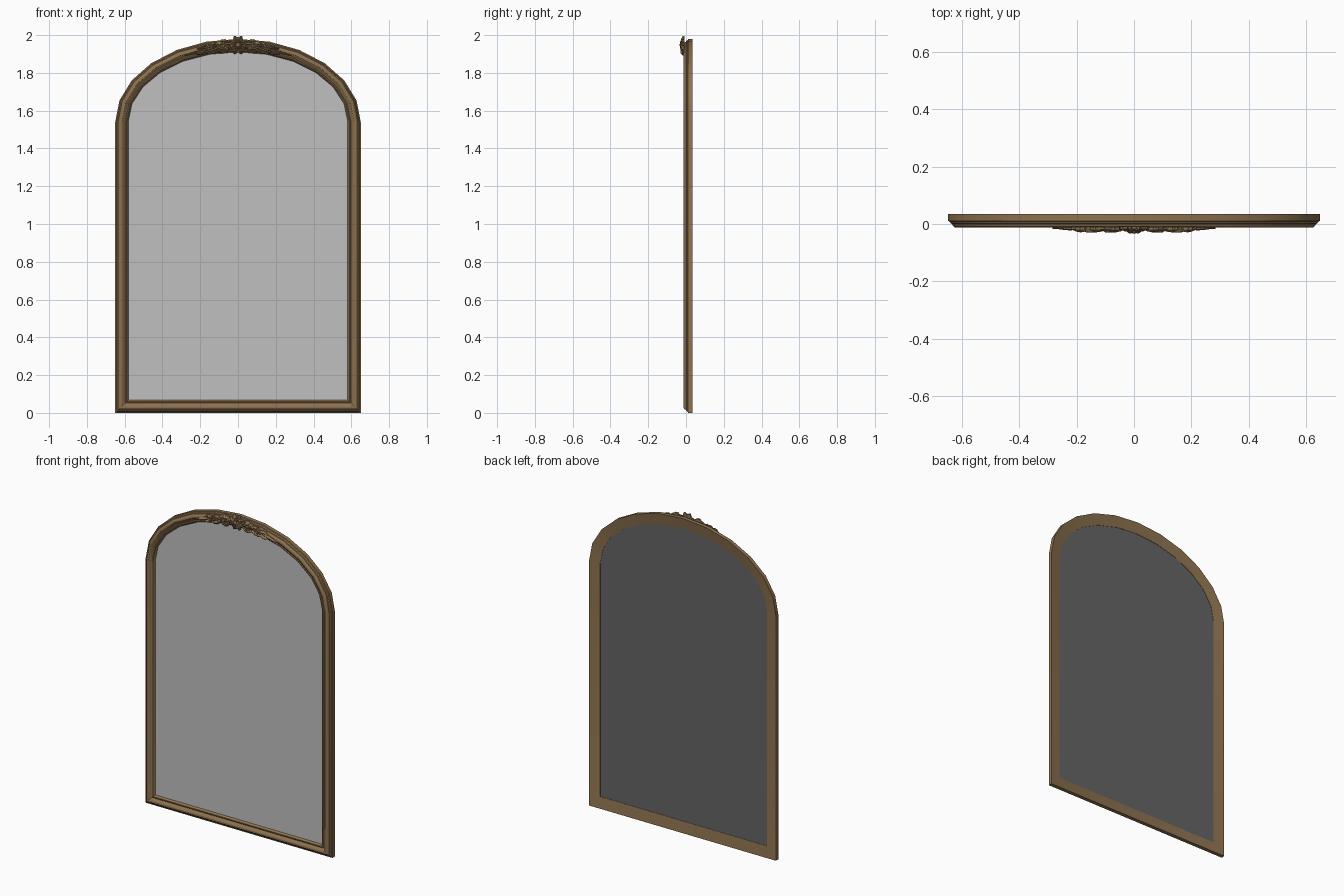
import bpy, bmesh, math
from mathutils import Vector

if "Cube" in bpy.data.objects:
    bpy.data.objects.remove(bpy.data.objects["Cube"])

W, SPRING, RISE = 0.65, 1.54, 0.44     # outer half width, arch start, arch height
SEG = 12


def material(name, rgb):
    m = bpy.data.materials.new(name)
    m.diffuse_color = (*rgb, 1)
    m.use_nodes = True
    m.node_tree.nodes["Principled BSDF"].inputs["Base Color"].default_value = m.diffuse_color
    return m


WOOD = material("antique gold brown", (0.27, 0.17, 0.08))
GLASS = material("mirror grey", (0.53, 0.53, 0.53))
BACK = material("backing dark grey", (0.13, 0.13, 0.13))


def finish(name, bm, mat, smooth=None):
    bmesh.ops.recalc_face_normals(bm, faces=bm.faces)
    me = bpy.data.meshes.new(name)
    bm.to_mesh(me)
    bm.free()
    ob = bpy.data.objects.new(name, me)
    bpy.context.collection.objects.link(ob)
    me.materials.append(mat)
    if smooth:
        bpy.ops.object.select_all(action='DESELECT')
        ob.select_set(True)
        bpy.context.view_layer.objects.active = ob
        bpy.ops.object.shade_smooth_by_angle(angle=math.radians(smooth))
    return ob


def outline(d):
    """Arched outline, moved inward by d."""
    pts = [(-(W - d), d), (W - d, d)]
    for i in range(SEG + 1):
        a = math.pi * i / SEG
        pts.append(((W - d) * math.cos(a), SPRING + (RISE - d) * math.sin(a)))
    return pts


def sweep(name, profile, mat):
    """Closed moulding: profile of (inset, y) carried round the outline."""
    bm = bmesh.new()
    rings = [[bm.verts.new((x, y, z)) for x, z in outline(d)] for d, y in profile]
    for r, s in zip(rings, rings[1:] + rings[:1]):
        for i in range(len(r)):
            j = (i + 1) % len(r)
            bm.faces.new((r[i], r[j], s[j], s[i]))
    return finish(name, bm, mat, 25)


def panel(name, d, y0, y1, mat):
    bm = bmesh.new()
    f = [bm.verts.new((x, y0, z)) for x, z in outline(d)]
    b = [bm.verts.new((x, y1, z)) for x, z in outline(d)]
    bm.faces.new(f)
    bm.faces.new(b)
    for i in range(len(f)):
        j = (i + 1) % len(f)
        bm.faces.new((f[i], f[j], b[j], b[i]))
    return finish(name, bm, mat)


# moulded frame with stepped outside, rounded crown and inner bead
sweep("frame", [(0, 0.035), (0, 0.011), (0.006, 0.009), (0.010, 0.002),
                (0.015, 0.000), (0.018, -0.007), (0.025, -0.012), (0.034, -0.013),
                (0.042, -0.009), (0.047, -0.003), (0.052, -0.001), (0.056, -0.004),
                (0.061, -0.004), (0.066, 0.002), (0.070, 0.010), (0.070, 0.024)], WOOD)

# mirror glass and backing board
panel("mirror_glass", 0.066, 0.008, 0.014, GLASS)
panel("backing_board", 0.066, 0.014, 0.022, BACK)


def on_arch(x, up=0.0):
    """Point on the middle of the arch moulding, its outward shift and tangent angle."""
    a, b = W - 0.035, RISE - 0.035
    t = math.acos(x / a)
    n = Vector((math.cos(t) / a, math.sin(t) / b)).normalized()
    p = Vector((x, SPRING + b * math.sin(t))) + n * up
    return p, math.atan2(-n.x, n.y)


def leaf(bm, p, ang, length, width, base=-0.010, top=-0.028, bend=0.0, s=1):
    """Serrated pointed leaf with a raised rib; s mirrors it in x."""
    rows, n = [], 8
    pos, step = Vector(p), length / n
    for i in range(n + 1):
        t = i / n
        h = ang + bend * t
        w = width * 0.5 * math.sin(math.pi * (0.12 + 0.88 * t)) ** 0.8 if i < n else 0.0005
        w *= 1.0 if i % 2 else 0.72
        side = Vector((-math.sin(h), math.cos(h)))
        rib = base + (top - base) * (0.55 + 0.45 * math.sin(math.pi * min(1, t + 0.15)))
        edge = base + (rib - base) * 0.6
        row = []
        for k, y in ((1, base), (1, edge), (0.3, rib), (0, rib + 0.004),
                     (-0.3, rib), (-1, edge), (-1, base)):
            q = pos + side * w * k
            row.append(bm.verts.new((s * q.x, y, q.y)))
        rows.append(row)
        pos = pos + Vector((math.cos(h), math.sin(h))) * step
    for r, q in zip(rows, rows[1:]):
        for k in range(7):
            m = (k + 1) % 7
            bm.faces.new((r[k], r[m], q[m], q[k]))
    bm.faces.new(rows[0])
    bm.faces.new(rows[-1])


def ball(bm, x, y, z, r, flat=0.6):
    v = bmesh.ops.create_icosphere(bm, subdivisions=2, radius=r)["verts"]
    bmesh.ops.scale(bm, vec=(1, flat, 1), verts=v)
    bmesh.ops.translate(bm, vec=(x, y, z), verts=v)


# central rosette: two rings of petals and a button
CZ = 1.948
bm = bmesh.new()
for count, r0, ln, wd, top, off in ((8, 0.012, 0.040, 0.036, -0.027, 0.5),
                                    (6, 0.006, 0.026, 0.024, -0.033, 0)):
    for i in range(count):
        a = 2 * math.pi * (i + off) / count
        leaf(bm, (r0 * math.cos(a), CZ + r0 * math.sin(a)), a, ln, wd, -0.008, top)
ball(bm, 0, -0.027, CZ, 0.012)
finish("rosette", bm, WOOD, 30)

# leaves along the crest, mirrored on both sides
bm = bmesh.new()
for s in (1, -1):
    for x, up, turn, ln, wd, bend in (
            (0.040, 0.004, 0.10, 0.100, 0.045, -0.25),
            (0.050, 0.014, 0.55, 0.055, 0.028, -0.9),
            (0.050, -0.014, -0.60, 0.060, 0.028, 0.9),
            (0.110, 0.006, 0.30, 0.060, 0.030, -0.8),
            (0.110, -0.012, -0.35, 0.075, 0.030, 0.5),
            (0.120, 0.000, 0.00, 0.090, 0.034, -0.15),
            (0.165, 0.006, 0.35, 0.055, 0.024, -0.9),
            (0.170, -0.010, -0.40, 0.060, 0.024, 0.6),
            (0.190, -0.004, -0.05, 0.100, 0.024, -0.1)):
        p, tan = on_arch(x, up)
        leaf(bm, p, tan + turn, ln, wd, bend=bend, s=s,
             top=-0.029 if x < 0.18 else -0.022)
finish("crest_leaves", bm, WOOD, 30)


def scroll(name, s, x, up, r, turn0):
    """Small spiral tendril."""
    c, tan = on_arch(x, up)
    cu = bpy.data.curves.new(name, 'CURVE')
    cu.dimensions = '3D'
    cu.bevel_depth, cu.bevel_resolution, cu.use_fill_caps = 0.0045, 1, True
    sp = cu.splines.new('POLY')
    n = 20
    sp.points.add(n)
    for i, pt in enumerate(sp.points):
        a = tan + turn0 + 2.9 * math.pi * i / n
        q = r * (1 - 0.75 * i / n)
        pt.co = (s * (c.x + q * math.cos(a)), -0.025, c.y + q * math.sin(a), 1)
    ob = bpy.data.objects.new(name, cu)
    bpy.context.collection.objects.link(ob)
    cu.materials.append(WOOD)


# scrolls between the leaves
for s, side in ((1, "right"), (-1, "left")):
    scroll(f"scroll_inner_{side}", s, 0.082, 0.004, 0.022, 3.6)
    scroll(f"scroll_outer_{side}", s, 0.150, 0.002, 0.017, 0.4)
